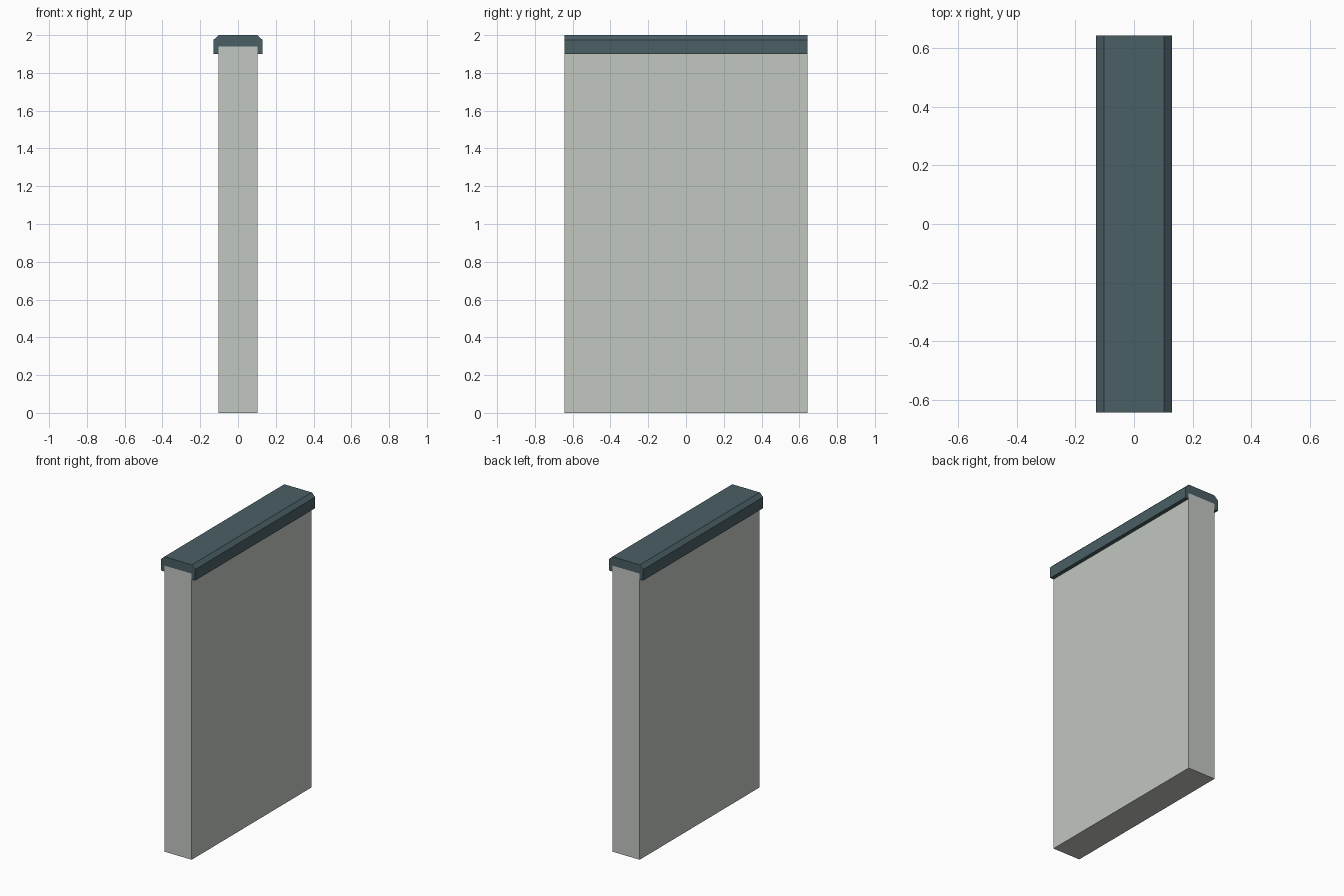
import bpy

if "Cube" in bpy.data.objects:
    bpy.data.objects.remove(bpy.data.objects["Cube"])

HALF_LEN = 0.643


def material(name, color):
    m = bpy.data.materials.new(name)
    m.diffuse_color = (*color, 1)
    m.use_nodes = True
    m.node_tree.nodes["Principled BSDF"].inputs["Base Color"].default_value = m.diffuse_color
    return m


def extrude_profile(name, half, mat):
    """Mirror a half profile (x, z) across x = 0 and extrude it along y."""
    profile = half + [(-x, z) for x, z in reversed(half)]
    n = len(profile)
    verts = [(x, y, z) for y in (-HALF_LEN, HALF_LEN) for x, z in profile]
    faces = [tuple(range(n)), tuple(reversed(range(n, 2 * n)))]
    faces += [(i, i + n, (i + 1) % n + n, (i + 1) % n) for i in range(n)]
    mesh = bpy.data.meshes.new(name)
    mesh.from_pydata(verts, [], faces)
    mesh.materials.append(mat)
    obj = bpy.data.objects.new(name, mesh)
    bpy.context.collection.objects.link(obj)
    return obj


# wall slab
extrude_profile("wall_panel", [(0.103, 0), (0.103, 1.94)],
                material("pale_plaster", (0.54, 0.57, 0.53)))

# chamfered coping that wraps over the top of the wall
extrude_profile("wall_coping",
                [(0.103, 1.94), (0.103, 1.9), (0.129, 1.9), (0.129, 1.975), (0.103, 2.0)],
                material("dark_slate", (0.07, 0.115, 0.13)))
